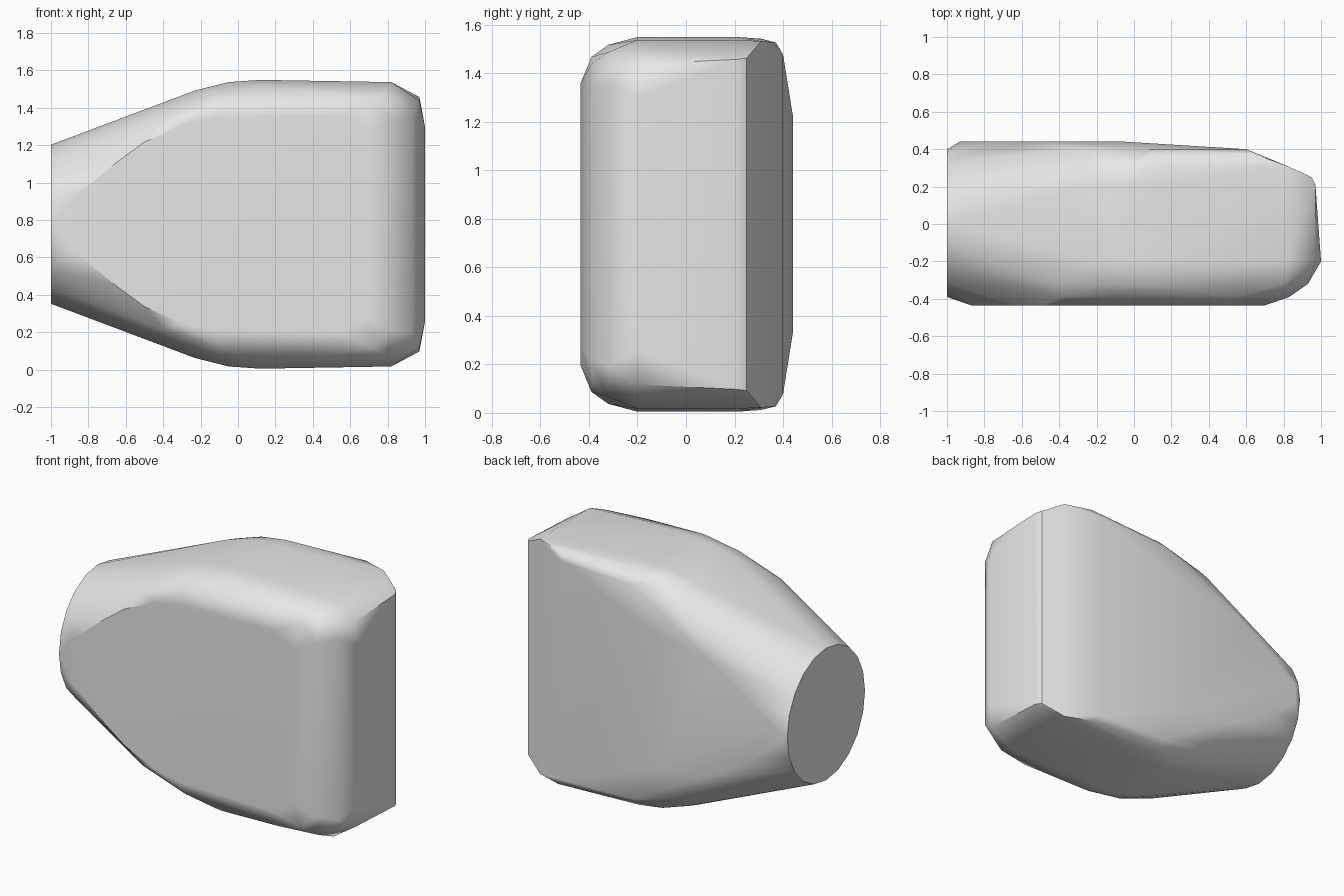
import bpy, bmesh, math

# Remove the default cube
cube = bpy.data.objects.get("Cube")
if cube:
    bpy.data.objects.remove(cube, do_unlink=True)

MID = 0.777  # height of the horizontal symmetry plane

# Outline layers from front to back: depth -> half outline (x, half height)
LAYERS = {
    -0.435: [(0.70, 0.50), (0.55, 0.58), (-0.12, 0.57), (-0.30, 0.53),
             (-0.50, 0.44), (-0.65, 0.33), (-0.87, 0.15)],
    -0.39: [(0.83, 0.56), (0.72, 0.66), (0.55, 0.69), (-0.10, 0.66), (-0.40, 0.56)],
    -0.32: [(0.93, 0.58), (0.80, 0.71), (0.10, 0.74), (-0.15, 0.70), (-0.40, 0.61)],
    -0.20: [(1.00, 0.52), (0.97, 0.66), (0.82, 0.76), (0.12, 0.772),
            (-0.05, 0.76), (-0.23, 0.715)],
    0.21: [(0.97, 0.68), (0.82, 0.76), (0.12, 0.772), (-0.05, 0.755), (-0.23, 0.71)],
    0.25: [(0.95, 0.685)],
    0.31: [(0.82, 0.755), (0.12, 0.765), (-0.05, 0.74), (-0.23, 0.68)],
    0.37: [(0.65, 0.75), (0.10, 0.72), (-0.20, 0.64)],
    0.40: [(0.60, 0.70), (0.10, 0.69), (-0.25, 0.59)],
    0.44: [(-0.05, 0.45), (-0.50, 0.36), (-0.75, 0.20), (-0.93, 0.06)],
}

# Light grey finish
grey = bpy.data.materials.new("light_grey")
grey.use_nodes = True
colour = (0.8, 0.8, 0.8, 1)
grey.diffuse_color = colour
grey.node_tree.nodes["Principled BSDF"].inputs["Base Color"].default_value = colour

# Mirrored layers
bm = bmesh.new()
for y, outline in LAYERS.items():
    for x, half in outline:
        for side in (-1, 1):
            bm.verts.new((x, y, MID + side * half))

# Flat elliptical end
SIDES = 20
for i in range(SIDES):
    a = math.tau * i / SIDES
    bm.verts.new((-1, 0.005 + 0.395 * math.cos(a), MID + 0.425 * math.sin(a)))

# Wrap the layers and the end in one skin
hull = bmesh.ops.convex_hull(bm, input=bm.verts[:])
loose = {v for v in hull["geom_interior"] + hull["geom_unused"]
         if isinstance(v, bmesh.types.BMVert)}
bmesh.ops.delete(bm, geom=list(loose), context='VERTS')
bmesh.ops.dissolve_limit(bm, angle_limit=math.radians(1),
                         verts=bm.verts[:], edges=bm.edges[:])
bmesh.ops.recalc_face_normals(bm, faces=bm.faces[:])

mesh = bpy.data.meshes.new("rounded_block")
bm.to_mesh(mesh)
bm.free()
mesh.materials.append(grey)
block = bpy.data.objects.new("rounded_block", mesh)
bpy.context.scene.collection.objects.link(block)

# Smooth blends with crisp end rim and rear corner
bpy.ops.object.select_all(action='DESELECT')
block.select_set(True)
bpy.context.view_layer.objects.active = block
bpy.ops.object.shade_smooth_by_angle(angle=math.radians(32))
weighted = block.modifiers.new("weighted_normals", 'WEIGHTED_NORMAL')
weighted.keep_sharp = True
